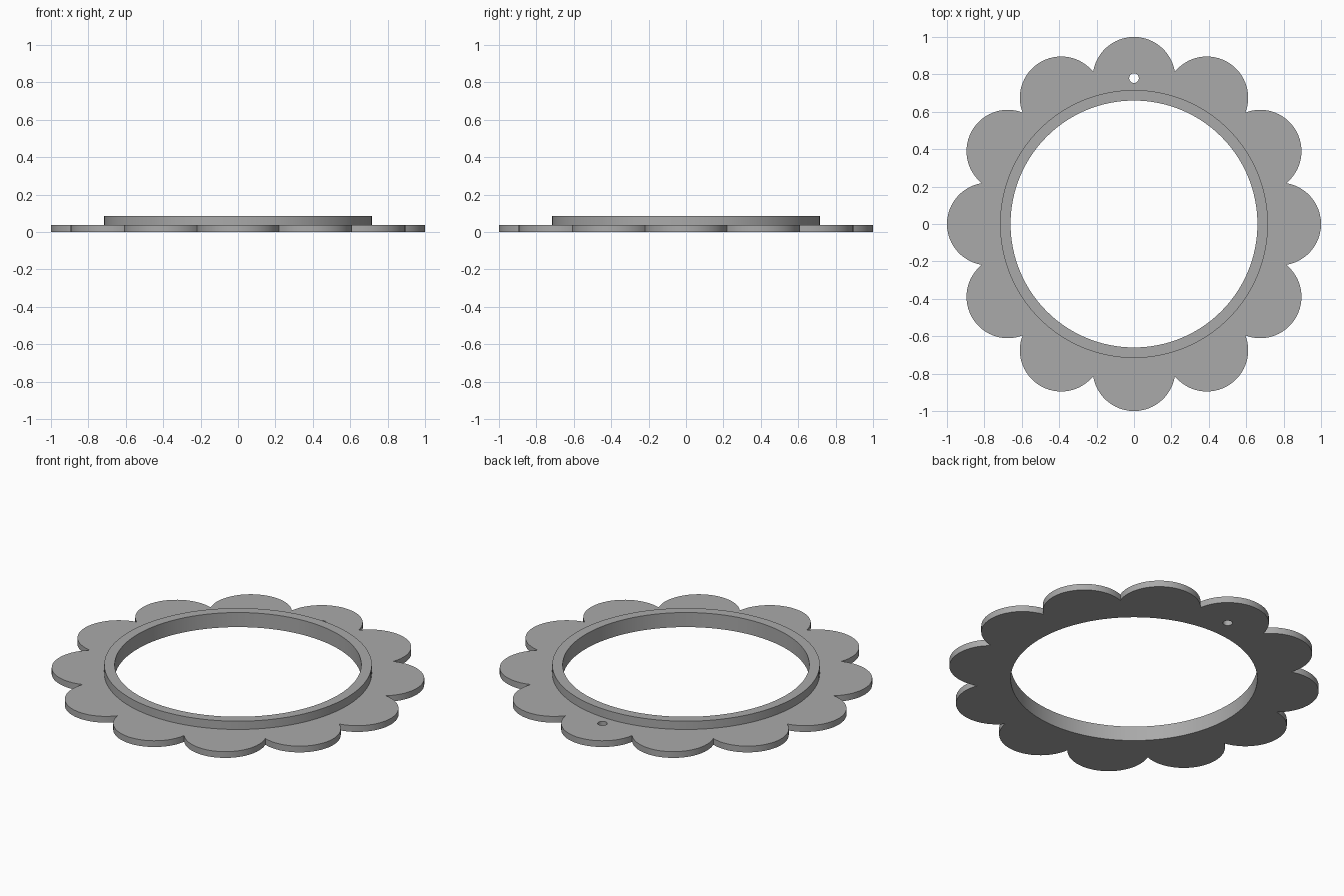
import bpy
import bmesh
from math import sin, cos, pi, radians, asin

cube = bpy.data.objects.get("Cube")
if cube:
    bpy.data.objects.remove(cube, do_unlink=True)

PETALS = 12
PETAL_R = 0.221
PETAL_C = 1 - PETAL_R
HOLE_R = 0.66
RIM_R = 0.716
PLATE_TOP = 0.037
RIM_TOP = 0.086

grey = bpy.data.materials.new("plain grey")
grey.use_nodes = True
colour = (0.40, 0.40, 0.40, 1)
grey.diffuse_color = colour
grey.node_tree.nodes["Principled BSDF"].inputs["Base Color"].default_value = colour


def circle(radius, count, cx=0, cy=0):
    return [(cx + radius * cos(2 * pi * i / count), cy + radius * sin(2 * pi * i / count))
            for i in range(count)]


def scalloped_outline(steps=24):
    """Arc of each petal, from one notch to the next."""
    half = pi / PETALS
    # Angle about the petal centre at which neighbouring petals meet
    reach = half + asin(PETAL_C * sin(half) / PETAL_R) - half
    reach = half + (pi / 2 - half) if reach > pi / 2 else reach
    notch = PETAL_C * cos(half) + (PETAL_R ** 2 - (PETAL_C * sin(half)) ** 2) ** 0.5
    reach = asin(notch * sin(half) / PETAL_R)
    points = []
    for p in range(PETALS):
        a = 2 * pi * p / PETALS
        for i in range(steps):
            t = a - reach + 2 * reach * i / steps
            points.append((PETAL_C * cos(a) + PETAL_R * cos(t),
                           PETAL_C * sin(a) + PETAL_R * sin(t)))
    return points


def extrude_loops(name, loops, z0, z1):
    """Solid slab bounded by an outer loop and any inner hole loops."""
    bm = bmesh.new()
    edges = []
    for loop in loops:
        verts = [bm.verts.new((x, y, z0)) for x, y in loop]
        edges += [bm.edges.new((v, verts[(i + 1) % len(verts)])) for i, v in enumerate(verts)]
    bmesh.ops.triangle_fill(bm, edges=edges, use_beauty=True, use_dissolve=False)
    result = bmesh.ops.extrude_face_region(bm, geom=bm.faces[:], use_keep_orig=True)
    top = [g for g in result["geom"] if isinstance(g, bmesh.types.BMVert)]
    bmesh.ops.translate(bm, verts=top, vec=(0, 0, z1 - z0))
    bmesh.ops.recalc_face_normals(bm, faces=bm.faces[:])
    mesh = bpy.data.meshes.new(name)
    bm.to_mesh(mesh)
    bm.free()
    mesh.materials.append(grey)
    obj = bpy.data.objects.new(name, mesh)
    bpy.context.collection.objects.link(obj)
    bpy.ops.object.select_all(action="DESELECT")
    obj.select_set(True)
    bpy.context.view_layer.objects.active = obj
    bpy.ops.object.shade_smooth_by_angle(angle=radians(25))
    return obj


# Flower-shaped plate with the large opening and a small hanging hole at the back
extrude_loops("petal_plate",
              [scalloped_outline(), circle(HOLE_R, 128), circle(0.026, 24, 0, 0.78)],
              0, PLATE_TOP)

# Raised rim around the opening
extrude_loops("raised_rim", [circle(RIM_R, 128), circle(HOLE_R, 128)], PLATE_TOP, RIM_TOP)
